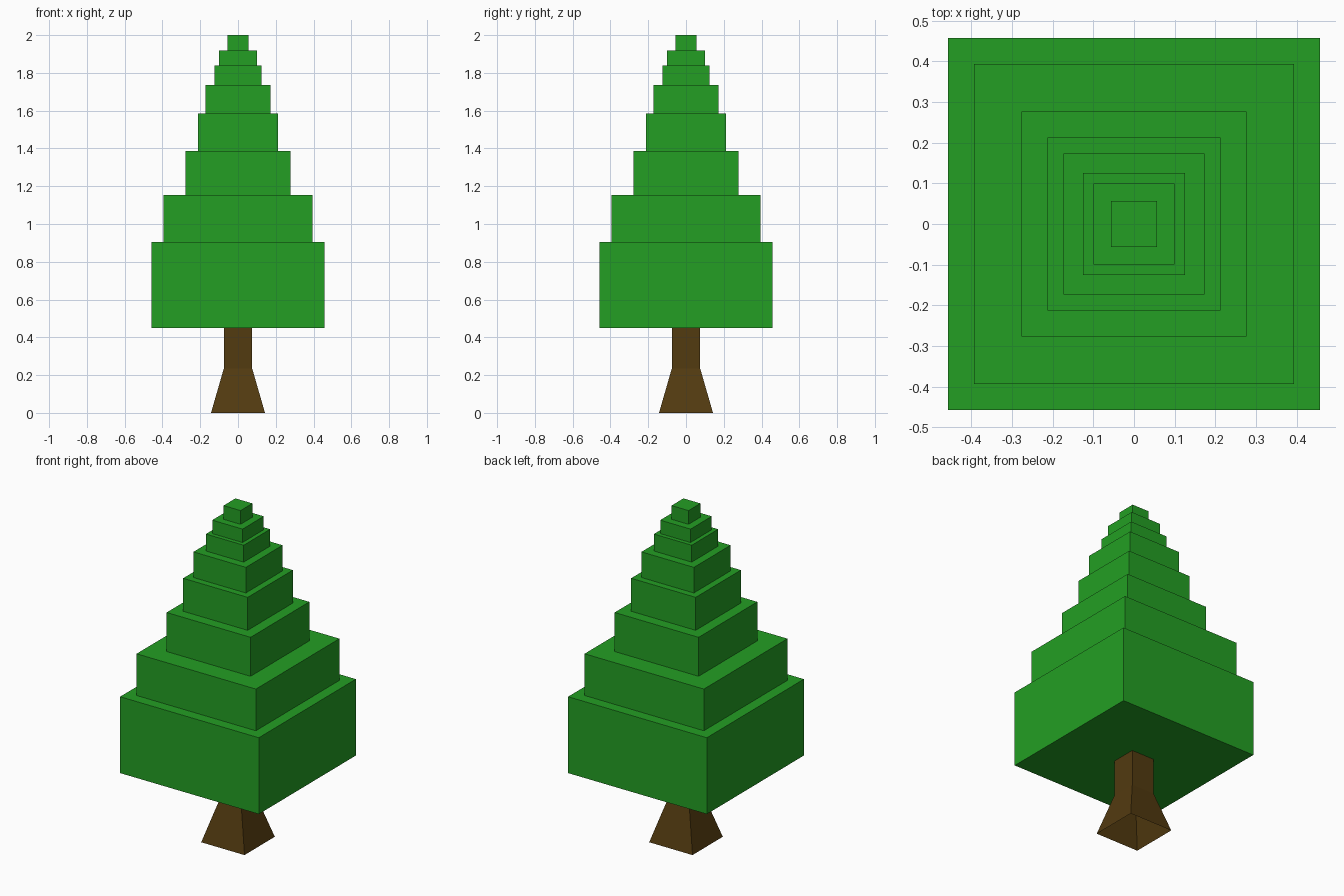
import bpy
import bmesh

if "Cube" in bpy.data.objects:
    bpy.data.objects.remove(bpy.data.objects["Cube"])


def material(name, color):
    mat = bpy.data.materials.new(name)
    mat.diffuse_color = (*color, 1.0)
    mat.use_nodes = True
    mat.node_tree.nodes["Principled BSDF"].inputs["Base Color"].default_value = mat.diffuse_color
    return mat


def square_stack(name, profile, mat, bottom=True, top=True):
    """Skin a list of (half_width, z) square rings from bottom to top."""
    bm = bmesh.new()
    rings = [[bm.verts.new((sx * h, sy * h, z))
              for sx, sy in ((-1, -1), (1, -1), (1, 1), (-1, 1))]
             for h, z in profile]
    for low, high in zip(rings, rings[1:]):
        for i in range(4):
            j = (i + 1) % 4
            bm.faces.new((low[i], low[j], high[j], high[i]))
    if bottom:
        bm.faces.new(rings[0][::-1])
    if top:
        bm.faces.new(rings[-1])
    mesh = bpy.data.meshes.new(name)
    bm.to_mesh(mesh)
    bm.free()
    mesh.materials.append(mat)
    obj = bpy.data.objects.new(name, mesh)
    bpy.context.collection.objects.link(obj)
    return obj


leaf_green = material("leaf green", (0.017, 0.345, 0.017))
bark_brown = material("bark brown", (0.085, 0.043, 0.005))

# Trunk: flared foot, straight upper part, open underneath
square_stack("trunk", [(0.143, 0.0), (0.075, 0.235), (0.075, 0.449)],
             bark_brown, bottom=False, top=False)

# Foliage: stepped square tiers (half width, top height)
tiers = [(0.458, 0.905), (0.394, 1.154), (0.277, 1.387), (0.213, 1.584),
         (0.173, 1.737), (0.125, 1.838), (0.100, 1.918), (0.056, 2.0)]
profile, base = [], 0.449
for half, top_z in tiers:
    profile += [(half, base), (half, top_z)]
    base = top_z
square_stack("foliage", profile, leaf_green)
